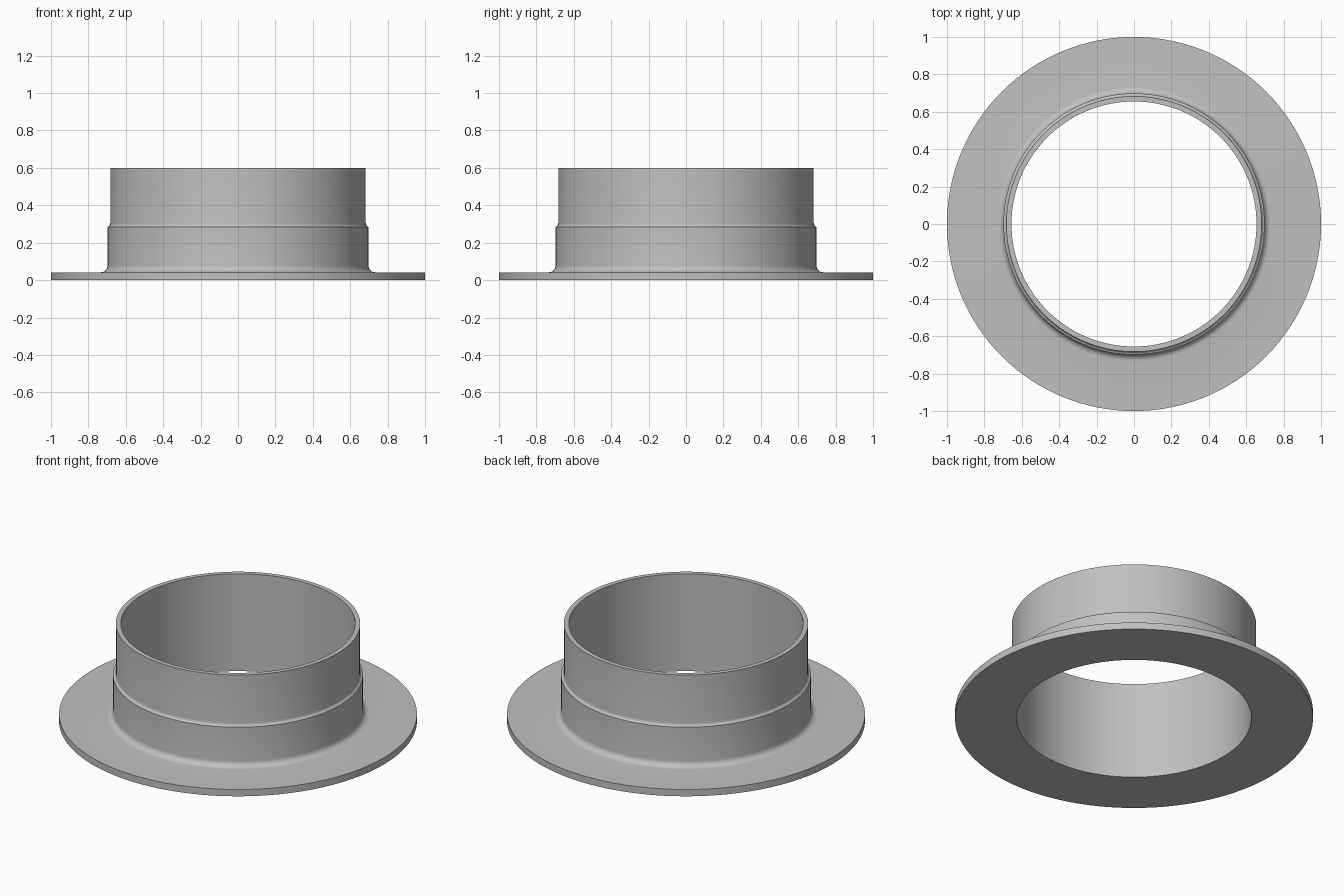
import bpy, bmesh
from math import sin, cos, pi, radians

cube = bpy.data.objects.get("Cube")
if cube:
    bpy.data.objects.remove(cube, do_unlink=True)

SEGMENTS = 128
BORE, PIPE, COLLAR, RIM = 0.655, 0.683, 0.698, 1.0
FLANGE_TOP, STEP, TOP = 0.042, 0.285, 0.6


def fillet(r, z, width, height, steps=6):
    """Concave quarter curve from a wall of radius r out to a flat ledge at z."""
    angles = [i / steps * pi / 2 for i in range(steps + 1)]
    return [(r + width * (1 - cos(a)), z + height * (1 - sin(a))) for a in angles]


def lathe(name, profile, material):
    """Revolve a closed (radius, height) profile around z."""
    bm = bmesh.new()
    rings = []
    for i in range(SEGMENTS):
        a = 2 * pi * i / SEGMENTS
        rings.append([bm.verts.new((r * cos(a), r * sin(a), z)) for r, z in profile])
    for i, ring in enumerate(rings):
        after = rings[(i + 1) % SEGMENTS]
        for j in range(len(profile)):
            k = (j + 1) % len(profile)
            bm.faces.new((ring[j], ring[k], after[k], after[j]))
    bmesh.ops.recalc_face_normals(bm, faces=bm.faces)
    mesh = bpy.data.meshes.new(name)
    bm.to_mesh(mesh)
    bm.free()
    mesh.materials.append(material)
    obj = bpy.data.objects.new(name, mesh)
    bpy.context.collection.objects.link(obj)
    bpy.ops.object.select_all(action='DESELECT')
    obj.select_set(True)
    bpy.context.view_layer.objects.active = obj
    bpy.ops.object.shade_smooth_by_angle(angle=radians(30))
    return obj


# Plain grey material
grey = bpy.data.materials.new("light_grey")
grey.use_nodes = True
colour = (0.53, 0.53, 0.53, 1)
grey.diffuse_color = colour
grey.node_tree.nodes["Principled BSDF"].inputs["Base Color"].default_value = colour

# Pipe wall, stepped collar and flange in one turned section
section = [(BORE, 0), (BORE, TOP), (PIPE, TOP)]
section += fillet(PIPE, STEP, COLLAR - PIPE, 0.02)
section += fillet(COLLAR, FLANGE_TOP, 0.035, 0.035)
section += [(RIM, FLANGE_TOP), (RIM, 0)]
lathe("flanged_collar", section, grey)
